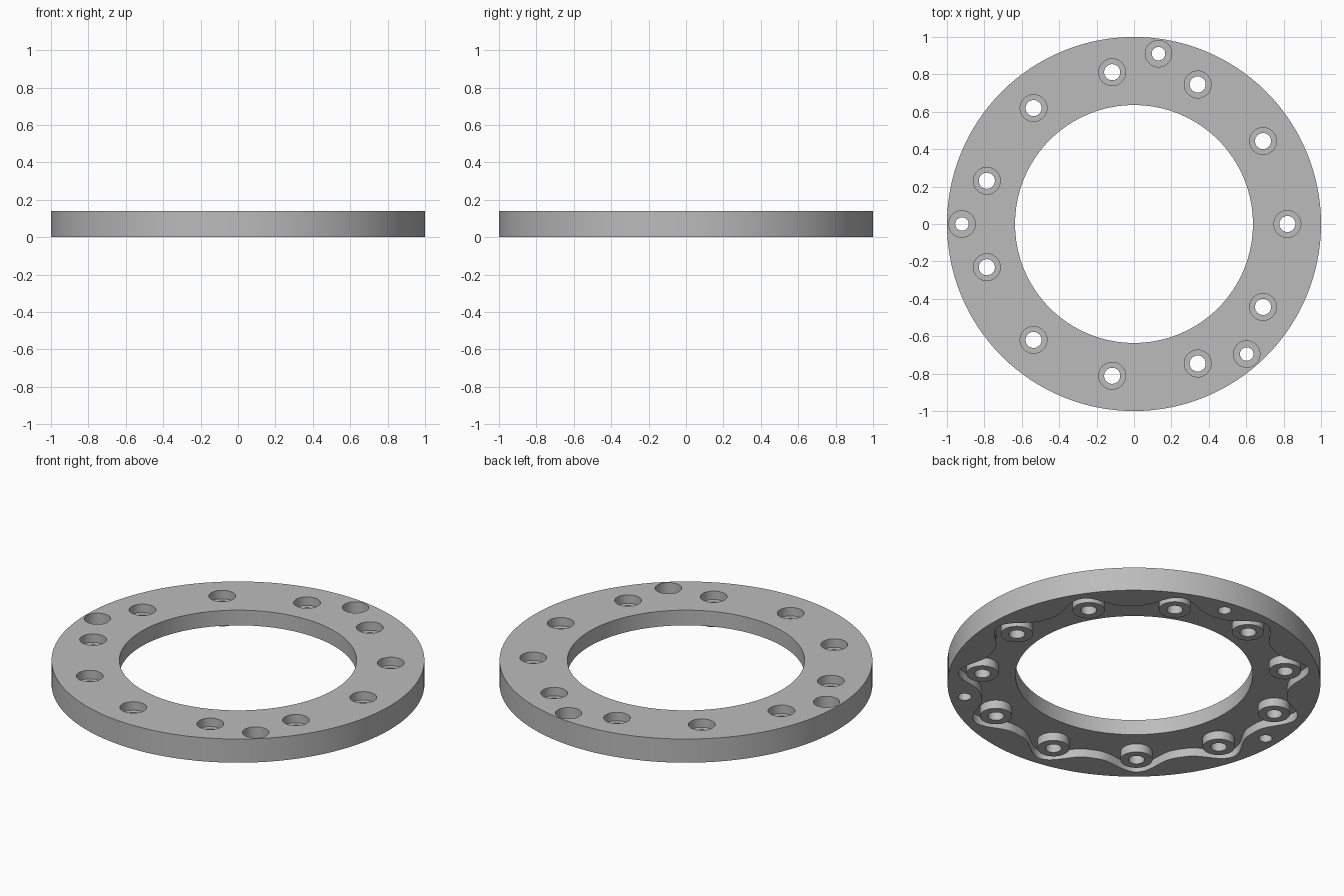
import bpy, bmesh, math
from mathutils import Vector

cube = bpy.data.objects.get("Cube")
if cube:
    bpy.data.objects.remove(cube, do_unlink=True)

HEIGHT = 0.14
RECESS = 0.05
BOLTS = 11
STEP = math.tau / BOLTS
BOLT_RADIUS = 0.82
PIN_RADIUS = 0.92

grey = bpy.data.materials.new("plain_grey")
grey.use_nodes = True
grey.diffuse_color = (0.5, 0.5, 0.5, 1)
grey.node_tree.nodes["Principled BSDF"].inputs["Base Color"].default_value = (0.5, 0.5, 0.5, 1)


def circle(radius, segments):
    return [(radius * math.cos(math.tau * i / segments),
             radius * math.sin(math.tau * i / segments)) for i in range(segments)]


def add_stack(bm, layers, centre=(0, 0)):
    """Closed solid from a stack of (outline, z) layers with equal point counts."""
    rings = [[bm.verts.new((centre[0] + x, centre[1] + y, z)) for x, y in outline]
             for outline, z in layers]
    for low, high in zip(rings, rings[1:]):
        n = len(low)
        for i in range(n):
            j = (i + 1) % n
            bm.faces.new((low[i], low[j], high[j], high[i]))
    bm.faces.new(rings[0][::-1])
    bm.faces.new(rings[-1])


def finish(name, bm):
    bmesh.ops.recalc_face_normals(bm, faces=bm.faces)
    mesh = bpy.data.meshes.new(name)
    bm.to_mesh(mesh)
    bm.free()
    mesh.materials.append(grey)
    obj = bpy.data.objects.new(name, mesh)
    bpy.context.collection.objects.link(obj)
    return obj


def polar(radius, angle):
    return radius * math.cos(angle), radius * math.sin(angle)


def combine(target, tool, operation):
    """Apply a boolean and discard the tool."""
    mod = target.modifiers.new(operation.title(), "BOOLEAN")
    mod.operation = operation
    mod.solver = "EXACT"
    mod.object = tool
    bpy.ops.object.select_all(action="DESELECT")
    bpy.context.view_layer.objects.active = target
    target.select_set(True)
    bpy.ops.object.modifier_apply(modifier=mod.name)
    bpy.data.objects.remove(tool, do_unlink=True)


# Flat disc
bm = bmesh.new()
add_stack(bm, [(circle(1, 128), 0), (circle(1, 128), HEIGHT)])
flange = finish("flange_ring", bm)

# Scalloped recess under the disc, bulging outward around every bolt
bm = bmesh.new()
outline = []
POINTS = BOLTS * 24
for i in range(POINTS):
    a = math.tau * i / POINTS
    wave = max(0.0, (1 + math.cos(BOLTS * a)) / 2) ** 1.5
    outline.append(polar(0.83 + 0.12 * wave, a))
add_stack(bm, [(outline, -0.1), (outline, RECESS)])
combine(flange, finish("recess_cutter", bm), "DIFFERENCE")

# Central bore
bm = bmesh.new()
add_stack(bm, [(circle(0.636, 128), -0.2), (circle(0.636, 128), HEIGHT + 0.2)])
combine(flange, finish("bore_cutter", bm), "DIFFERENCE")

# Round bosses standing in the recess
bm = bmesh.new()
boss = circle(0.086, 40)
for i in range(BOLTS):
    add_stack(bm, [(boss, 0), (boss, RECESS + 0.02)], polar(BOLT_RADIUS, i * STEP))
combine(flange, finish("bolt_bosses", bm), "UNION")

# Counterbored bolt holes and three deeper pin holes
bm = bmesh.new()


def add_drill(centre, hole, head, depth):
    thin, wide = circle(hole, 32), circle(head, 32)
    ledge = HEIGHT - depth
    add_stack(bm, [(thin, -0.1), (thin, ledge), (wide, ledge), (wide, HEIGHT + 0.1)], centre)


for i in range(BOLTS):
    add_drill(polar(BOLT_RADIUS, i * STEP), 0.043, 0.072, 0.05)
for slot in (2.5, 5.5, -1.5):
    add_drill(polar(PIN_RADIUS, slot * STEP), 0.036, 0.071, 0.09)
combine(flange, finish("hole_cutter", bm), "DIFFERENCE")

# Smooth curved walls with crisp edges
bpy.ops.object.select_all(action="DESELECT")
flange.select_set(True)
bpy.context.view_layer.objects.active = flange
bpy.ops.object.shade_smooth_by_angle(angle=math.radians(30))
